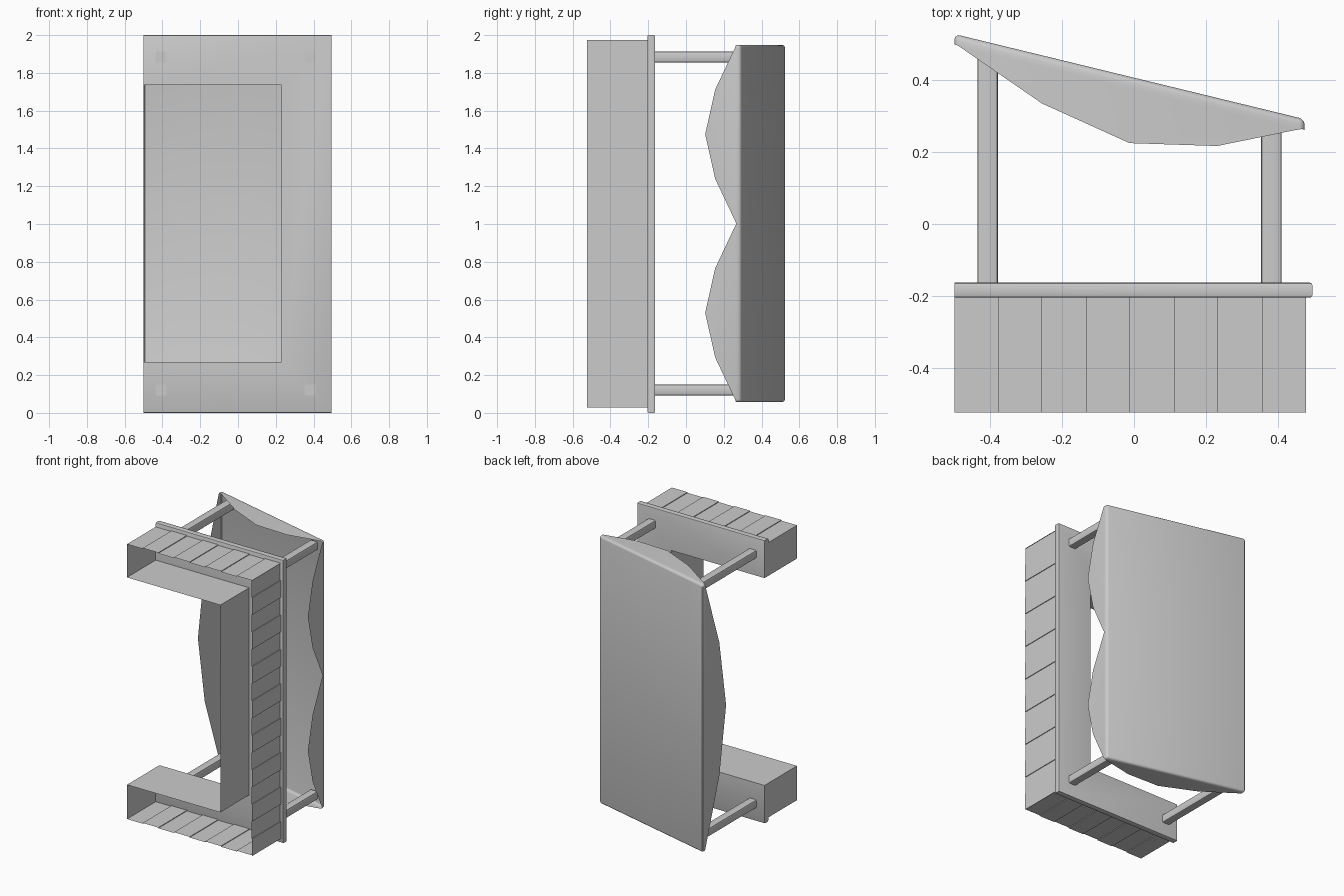
import bpy, bmesh
from mathutils import Vector

if "Cube" in bpy.data.objects:
    bpy.data.objects.remove(bpy.data.objects["Cube"])


def make(name, bm, smooth=False):
    bmesh.ops.remove_doubles(bm, verts=bm.verts, dist=1e-5)
    bmesh.ops.recalc_face_normals(bm, faces=bm.faces)
    me = bpy.data.meshes.new(name)
    bm.to_mesh(me)
    bm.free()
    ob = bpy.data.objects.new(name, me)
    bpy.context.collection.objects.link(ob)
    if smooth:
        bpy.ops.object.select_all(action='DESELECT')
        bpy.context.view_layer.objects.active = ob
        ob.select_set(True)
        bpy.ops.object.shade_smooth_by_angle()
    return ob


def extrude_y(outline, y0, y1, caps):
    """Extrude an (x, z) outline along y."""
    bm = bmesh.new()
    lo = [bm.verts.new((x, y0, z)) for x, z in outline]
    hi = [bm.verts.new((x, y1, z)) for x, z in outline]
    n = len(outline)
    for i in range(n):
        j = (i + 1) % n
        bm.faces.new((lo[i], lo[j], hi[j], hi[i]))
    if caps:
        bm.faces.new(lo)
        bm.faces.new(hi)
    return bm


def planks(a, b, inward, n, step=0.005):
    """Board edges along a-b, every other board set back a little."""
    a, b, inward = Vector(a), Vector(b), Vector(inward)
    pts = []
    for i in range(n):
        off = inward * step * (i % 2)
        pts += [a.lerp(b, i / n) + off, a.lerp(b, (i + 1) / n) + off]
    return [tuple(p) for p in pts]


INNER = [(-0.5, 1.735), (0.23, 1.735), (0.23, 0.27), (-0.5, 0.27)]

# Boarded U-shaped base, open underneath
boards = (planks((-0.5, 0.028), (0.478, 0.028), (0, 1), 8)
          + planks((0.478, 0.028), (0.478, 1.975), (-1, 0), 16)
          + planks((0.478, 1.975), (-0.5, 1.975), (0, -1), 8))
make("base_boards", extrude_y(boards + INNER, -0.525, -0.203, False))

# U-shaped counter with softened outer rim
bm = extrude_y([(-0.5, 0), (0.496, 0), (0.496, 2), (-0.5, 2)] + INNER, -0.205, -0.163, True)
rim = [e for e in bm.edges if abs(e.verts[0].co.y - e.verts[1].co.y) < 1e-6
       and (all(v.co.x > 0.49 for v in e.verts)
            or all(v.co.z < 0.01 for v in e.verts)
            or all(v.co.z > 1.99 for v in e.verts))]
bmesh.ops.bevel(bm, geom=rim, offset=0.007, segments=2, profile=0.5, affect='EDGES')
make("counter", bm, True)


def roof(x):
    return 0.407 - 0.243 * x


# Four posts with rounded corners
R = 0.029
for x in (-0.407, 0.382):
    for z in (0.122, 1.885):
        bm = extrude_y([(x - R, z - R), (x + R, z - R), (x + R, z + R), (x - R, z + R)],
                       -0.207, roof(x + R) - 0.006, True)
        sides = [e for e in bm.edges if abs(e.verts[0].co.y - e.verts[1].co.y) > 0.1]
        bmesh.ops.bevel(bm, geom=sides, offset=0.009, segments=2, profile=0.5, affect='EDGES')
        make("post", bm, True)

# Sloped canopy: thin sheet with a scalloped skirt on each side
X0, X1, Z0, Z1 = -0.5, 0.475, 0.057, 1.948
SKIRT = 0.025
corners = [(X0, Z0), (X1, Z0), (X1, Z1), (X0, Z1)]
scallops = [(1, 0.16), (2, 0.165), (1, 0.16), (1, 0.237)]
bm = bmesh.new()
top = [bm.verts.new((x, roof(x), z)) for x, z in corners]
low = [bm.verts.new((x, roof(x) - SKIRT, z)) for x, z in corners]
bm.faces.new(top)
for i, (count, drop) in enumerate(scallops):
    j = (i + 1) % 4
    edge = [low[i]]
    for k in range(1, count * 4):
        p = low[i].co.lerp(low[j].co, k / (count * 4))
        p.y -= drop * (0, 0.68, 1, 0.68)[k % 4]
        edge.append(bm.verts.new(p))
    bm.faces.new([top[j], top[i]] + edge + [low[j]])
rim = [e for e in bm.edges if all(v in top for v in e.verts)]
rim += [e for e in bm.edges if (e.verts[0] in top) != (e.verts[1] in top)]
bmesh.ops.bevel(bm, geom=rim, offset=0.016, segments=3, profile=0.5, affect='EDGES')
make("canopy", bm, True)
